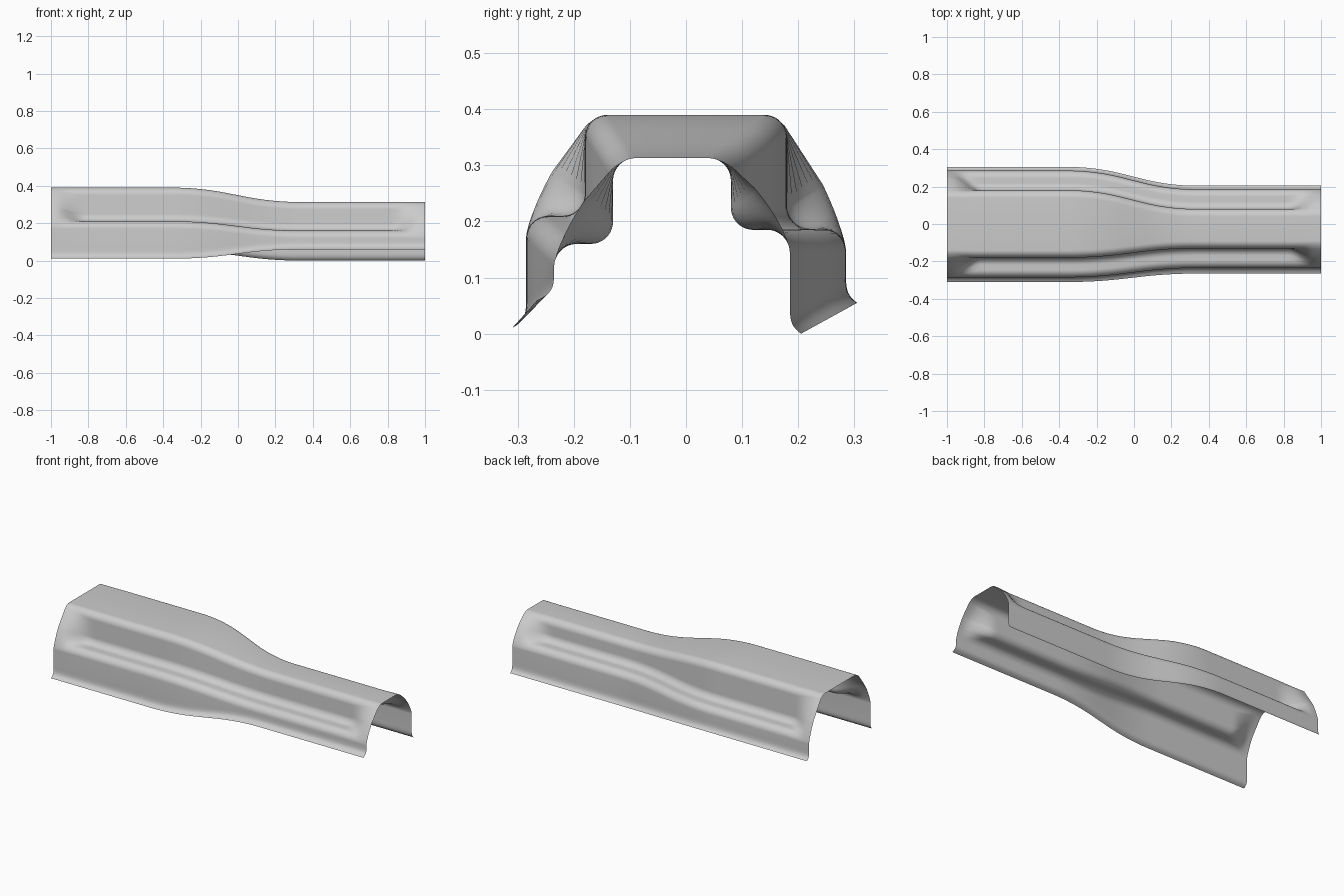
import bpy
import math
from mathutils import Vector

cube = bpy.data.objects.get("Cube")
if cube:
    bpy.data.objects.remove(cube, do_unlink=True)

steel = bpy.data.materials.new("pressed_steel_grey")
steel.use_nodes = True
colour = (0.6, 0.6, 0.6, 1)
steel.diffuse_color = colour
steel.node_tree.nodes["Principled BSDF"].inputs["Base Color"].default_value = colour


def smooth(a, b, x):
    t = min(max((x - a) / (b - a), 0), 1)
    return t * t * (3 - 2 * t)


def ramp(x):
    # Straight slope with rounded ends, averaged over a short window
    steps = [x + 0.13 * (k / 6 - 1) for k in range(13)]
    return sum(min(max((s + 0.21) / 0.4, 0), 1) for s in steps) / len(steps)


def bezier(p, t):
    s = 1 - t
    return p[0] * s**3 + p[1] * 3 * s * s * t + p[2] * 3 * s * t * t + p[3] * t**3


def fillet(corner, start, end, n=10):
    # Quarter bend between two perpendicular straight runs
    k = 0.552
    p = [start, start.lerp(corner, k), end.lerp(corner, k), end]
    return [bezier(p, i / n) for i in range(n + 1)]


def half_section(top, inner, wall, ledge, lip, base, pocket):
    """Points from the roof outwards to the lip, as (distance, height)."""
    V = lambda y, z: Vector((y, z))
    r = 0.04
    stepped = fillet(V(inner, top), V(inner - r, top), V(inner, top - r))
    stepped += fillet(V(inner, ledge), V(inner, ledge + r), V(inner + r, ledge))
    stepped += fillet(V(wall, ledge), V(wall - r, ledge), V(wall, ledge - r))

    # Plain arch used where the stepped pocket fades out
    arch = [V(inner - r, top), V(inner + 0.02, top), V(wall, ledge), V(wall, ledge - r)]
    lengths = [0]
    for a, b in zip(stepped, stepped[1:]):
        lengths.append(lengths[-1] + (b - a).length)
    points = [bezier(arch, d / lengths[-1]).lerp(p, pocket)
              for p, d in zip(stepped, lengths)]

    # Lower wall and flared lip
    foot = [V(wall, base + 0.05), V(wall, base + 0.02), V(wall + 0.004, base + 0.012), V(lip, base)]
    return points + [bezier(foot, i / 8) for i in range(9)]


# Dimensions of each side: wide end, narrow end
back = [(0.39, 0.313), (0.18, 0.08), (0.285, 0.185), (0.187, 0.185), (0.305, 0.205), (0.055, 0.0)]
front = [(0.39, 0.313), (0.18, 0.13), (0.285, 0.235), (0.21, 0.16), (0.31, 0.265), (0.01, 0.06)]

verts, faces = [], []
rows = 100
for i in range(rows + 1):
    x = -1 + 2 * i / rows
    f = ramp(x)
    pocket = 1 - smooth(0.82, 0.98, abs(x))
    sides = [half_section(*[a + (b - a) * f for a, b in side], pocket)
             for side in (back, front)]
    line = [(x, p.x, p.y) for p in reversed(sides[0])]
    line += [(x, -p.x, p.y) for p in sides[1]]
    width = len(line)
    verts += line

for i in range(rows):
    for j in range(width - 1):
        a = i * width + j
        faces.append((a, a + 1, a + width + 1, a + width))

mesh = bpy.data.meshes.new("channel_panel")
mesh.from_pydata(verts, [], faces)
mesh.materials.append(steel)
panel = bpy.data.objects.new("channel_panel", mesh)
bpy.context.collection.objects.link(panel)

bpy.context.view_layer.objects.active = panel
panel.select_set(True)
bpy.ops.object.shade_smooth_by_angle(angle=math.radians(40))
